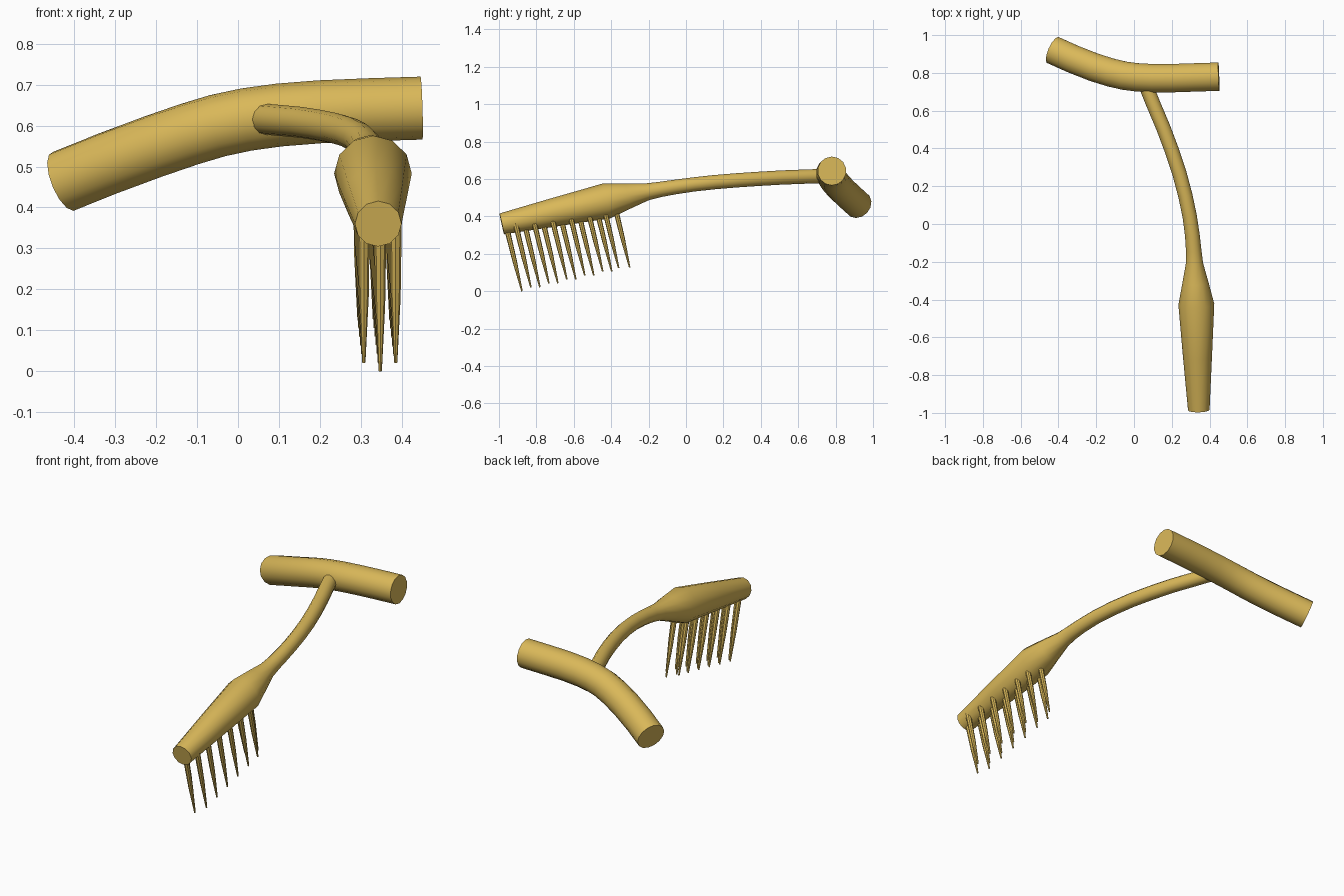
import bpy, bmesh, math
from mathutils import Vector

if "Cube" in bpy.data.objects:
    bpy.data.objects.remove(bpy.data.objects["Cube"])

mat = bpy.data.materials.new("golden")
mat.diffuse_color = (0.70, 0.48, 0.10, 1)
mat.use_nodes = True
mat.node_tree.nodes["Principled BSDF"].inputs["Base Color"].default_value = mat.diffuse_color


def finish(name, bm):
    bmesh.ops.recalc_face_normals(bm, faces=bm.faces)
    mesh = bpy.data.meshes.new(name)
    bm.to_mesh(mesh)
    bm.free()
    mesh.materials.append(mat)
    ob = bpy.data.objects.new(name, mesh)
    bpy.context.collection.objects.link(ob)
    bpy.ops.object.select_all(action='DESELECT')
    ob.select_set(True)
    bpy.context.view_layer.objects.active = ob
    bpy.ops.object.shade_smooth_by_angle(angle=math.radians(40))
    return ob


def sweep(bm, stations, sides):
    """Capped round tube through (x, y, z, radius) stations."""
    pts = [Vector(s[:3]) for s in stations]
    rings = []
    for i, p in enumerate(pts):
        t = (pts[min(i + 1, len(pts) - 1)] - pts[max(i - 1, 0)]).normalized()
        up = Vector((0, 0, 1))
        u = (up - t * up.dot(t)).normalized()
        v = t.cross(u)
        r = stations[i][3]
        rings.append([bm.verts.new(p + r * (math.cos(a) * u + math.sin(a) * v))
                      for a in (2 * math.pi * k / sides for k in range(sides))])
    for a, b in zip(rings, rings[1:]):
        for k in range(sides):
            n = (k + 1) % sides
            bm.faces.new((a[k], a[n], b[n], b[k]))
    bm.faces.new(rings[0])
    bm.faces.new(rings[-1])


# Bent crossbar grip
R = 0.077
bm = bmesh.new()
sweep(bm, [(-0.427, 0.92, 0.464, R), (-0.32, 0.872, 0.507, R),
           (-0.21, 0.829, 0.548, R), (-0.12, 0.801, 0.579, R),
           (-0.05, 0.785, 0.6, R), (0.02, 0.776, 0.615, R),
           (0.10, 0.772, 0.626, R), (0.20, 0.772, 0.634, R),
           (0.32, 0.776, 0.639, R), (0.449, 0.78, 0.643, R)], 14)
finish("grip_bar", bm)

# Curved stem flaring into the tapered head
bm = bmesh.new()
sweep(bm, [(0.052, 0.76, 0.617, 0.038), (0.10, 0.64, 0.613, 0.038),
           (0.155, 0.51, 0.608, 0.038), (0.20, 0.39, 0.601, 0.038),
           (0.24, 0.27, 0.593, 0.038), (0.272, 0.15, 0.583, 0.038),
           (0.295, 0.04, 0.571, 0.038), (0.309, -0.06, 0.557, 0.039),
           (0.316, -0.14, 0.544, 0.041), (0.32, -0.21, 0.531, 0.046),
           (0.325, -0.31, 0.51, 0.069), (0.33, -0.425, 0.483, 0.095),
           (0.336, -0.70, 0.423, 0.077), (0.343, -0.985, 0.36, 0.057)], 12)
finish("stem_and_head", bm)

# Three staggered rows of tines, square to the head axis
lean = Vector((0, -0.235, 0.972)) * 0.365
middle = [-0.877 + 0.096 * i for i in range(7)]
outer = [-0.829 + 0.096 * i for i in range(5)] + [-0.36]
for name, side, ys in (("left_tines", -1, outer), ("middle_tines", 0, middle),
                       ("right_tines", 1, outer)):
    bm = bmesh.new()
    for y in ys:
        d = y + 0.877
        tip = Vector((0.348 - 0.025 * d + 0.039 * side, y, 0.22 * d + 0.01 * abs(side)))
        base = tip + lean
        mid = tip.lerp(base, 0.45)
        sweep(bm, [(*base, 0.015), (*mid, 0.012), (*tip, 0.004)], 8)
    finish(name, bm)
